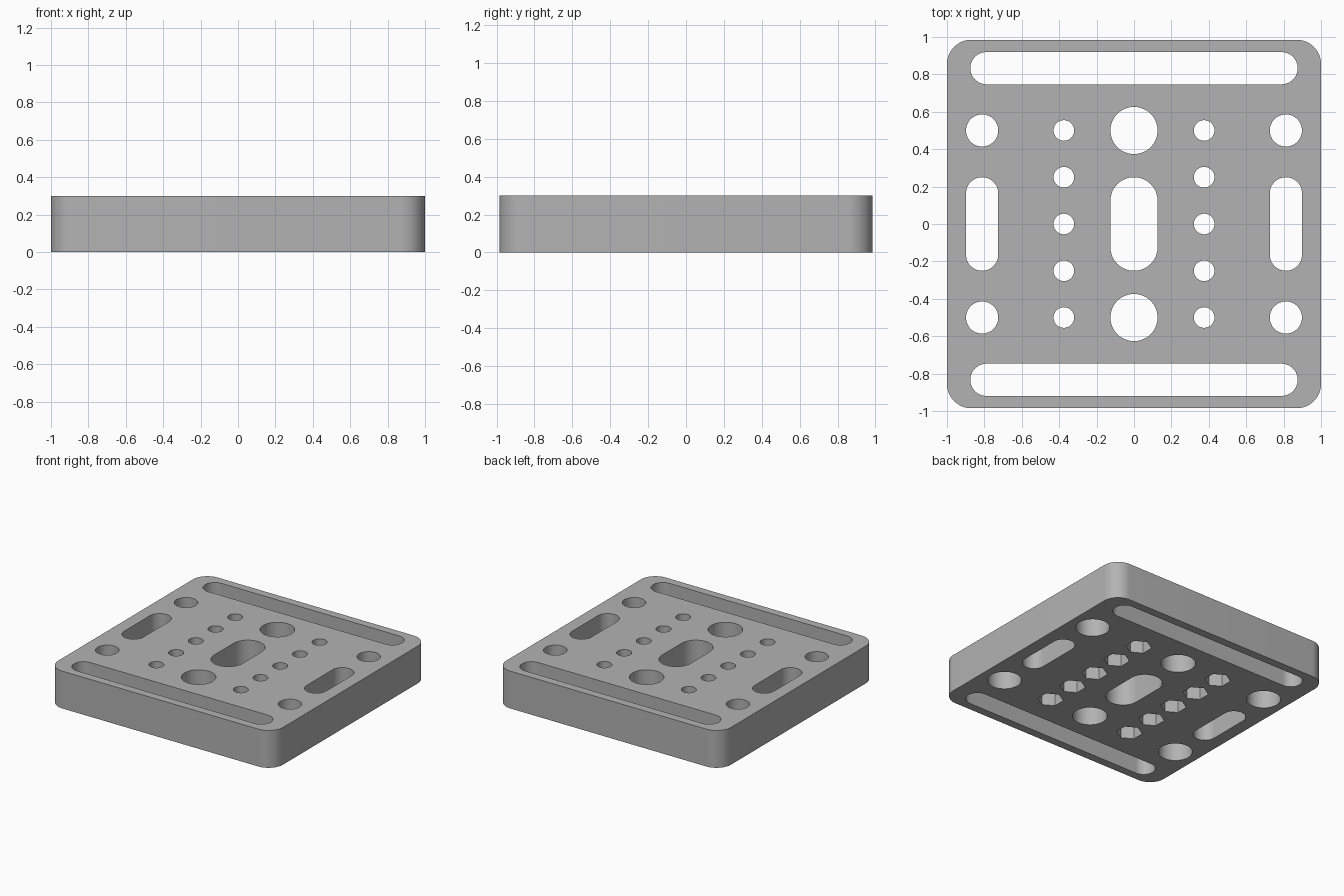
import bpy
import bmesh
from math import pi, cos, sin, radians

default = bpy.data.objects.get("Cube")
if default:
    bpy.data.objects.remove(default, do_unlink=True)

HALF_X, HALF_Y, HEIGHT = 1.0, 0.985, 0.3
POCKET = 0.15      # depth of the recesses on the underside

grey = bpy.data.materials.new("plate_grey")
grey.use_nodes = True
grey.diffuse_color = (0.45, 0.45, 0.45, 1)
grey.node_tree.nodes["Principled BSDF"].inputs["Base Color"].default_value = (0.45, 0.45, 0.45, 1)


def rounded(cx, cy, hx, hy, r, steps=16):
    """Outline of a rounded rectangle; also gives slots and circles."""
    pts = []
    for quarter, (sx, sy) in enumerate(((1, 1), (-1, 1), (-1, -1), (1, -1))):
        for i in range(steps + 1):
            a = (quarter + i / steps) * pi / 2
            p = (cx + sx * (hx - r) + r * cos(a), cy + sy * (hy - r) + r * sin(a))
            if not pts or abs(p[0] - pts[-1][0]) + abs(p[1] - pts[-1][1]) > 1e-5:
                pts.append(p)
    if abs(pts[0][0] - pts[-1][0]) + abs(pts[0][1] - pts[-1][1]) < 1e-5:
        pts.pop()
    return pts


def circle(cx, cy, r):
    return rounded(cx, cy, r, r, r)


def hexagon(cx, cy, r):
    return [(cx + r * cos(pi / 6 + i * pi / 3), cy + r * sin(pi / 6 + i * pi / 3)) for i in range(6)]


def prisms(name, outlines, z0, z1):
    """One object holding an upright prism for each outline."""
    bm = bmesh.new()
    for pts in outlines:
        low = [bm.verts.new((x, y, z0)) for x, y in pts]
        high = [bm.verts.new((x, y, z1)) for x, y in pts]
        bm.faces.new(low[::-1])
        bm.faces.new(high)
        for i in range(len(pts)):
            j = (i + 1) % len(pts)
            bm.faces.new((low[i], low[j], high[j], high[i]))
    mesh = bpy.data.meshes.new(name)
    bm.to_mesh(mesh)
    bm.free()
    obj = bpy.data.objects.new(name, mesh)
    bpy.context.collection.objects.link(obj)
    mesh.materials.append(grey)
    return obj


# Plate body with rounded corners
plate = prisms("mounting_plate", [rounded(0, 0, HALF_X, HALF_Y, 0.13)], 0, HEIGHT)

# Slots and holes that pass right through, plus recesses underneath
through = [rounded(0, 0, 0.126, 0.25, 0.126)]
pockets = []
for s in (-1, 1):
    through.append(rounded(0, s * 0.833, 0.875, 0.086, 0.086))   # long edge slots
    through.append(rounded(s * 0.812, 0, 0.086, 0.25, 0.086))    # side slots
    through.append(circle(0, s * 0.5, 0.126))                    # large middle holes
    for t in (-1, 1):
        through.append(circle(s * 0.812, t * 0.5, 0.086))        # corner wheel holes
        pockets.append(circle(s * 0.812, t * 0.5, 0.124))        # their counterbores
    for k in range(-2, 3):
        through.append(circle(s * 0.375, k * 0.25, 0.055))       # small screw holes
        pockets.append(hexagon(s * 0.375, k * 0.25, 0.095))      # their nut traps

cutters = [prisms("through_cutter", through, -0.1, HEIGHT + 0.1),
           prisms("pocket_cutter", pockets, -0.1, POCKET)]

bpy.ops.object.select_all(action='DESELECT')
bpy.context.view_layer.objects.active = plate
plate.select_set(True)
for cutter in cutters:
    cutter.hide_render = True
    mod = plate.modifiers.new("cut", 'BOOLEAN')
    mod.operation = 'DIFFERENCE'
    mod.solver = 'EXACT'
    mod.object = cutter
    bpy.ops.object.modifier_apply(modifier=mod.name)
    bpy.data.objects.remove(cutter, do_unlink=True)

bpy.ops.object.shade_smooth_by_angle(angle=radians(30))
